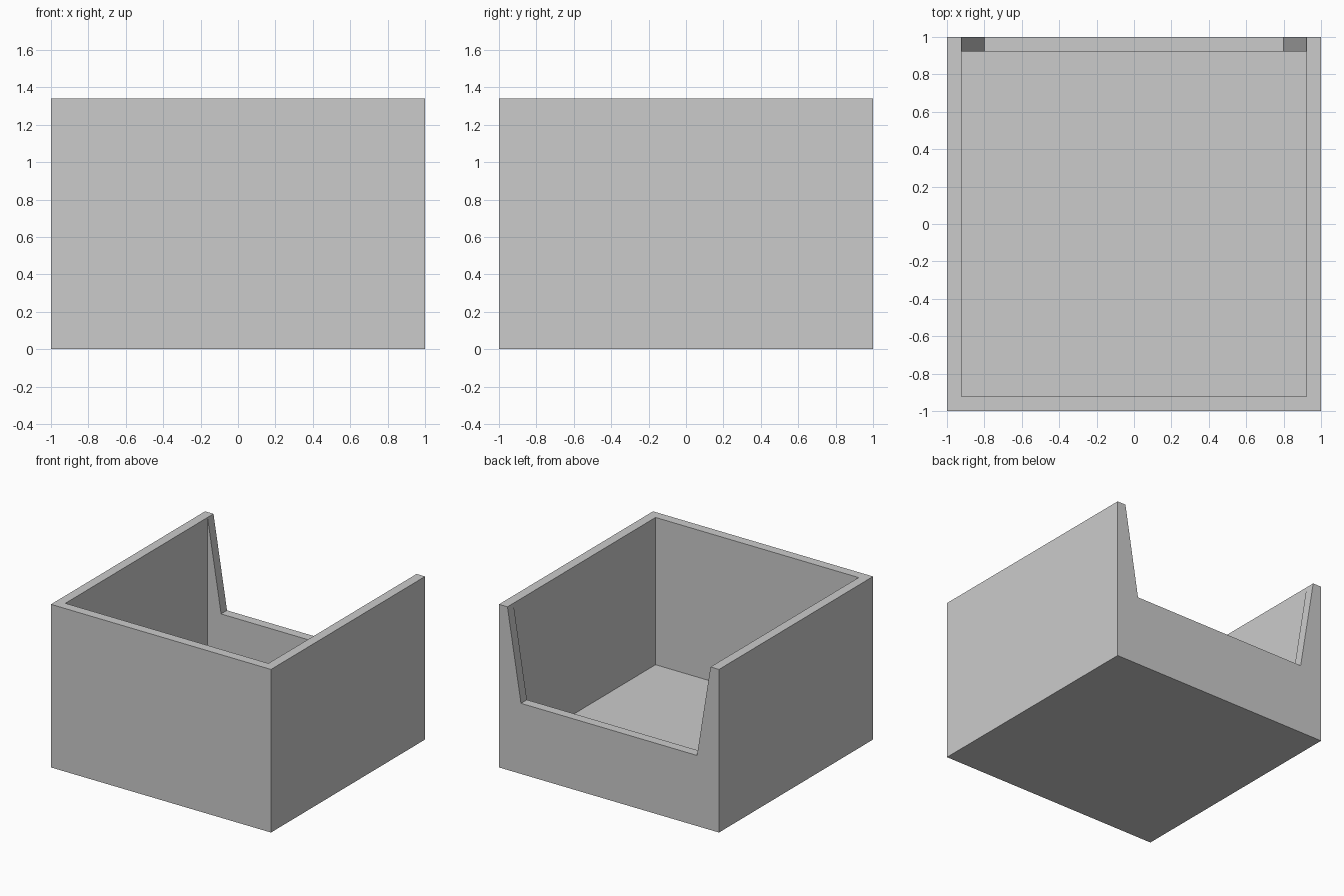
import bpy
import bmesh

if "Cube" in bpy.data.objects:
    bpy.data.objects.remove(bpy.data.objects["Cube"])

HEIGHT = 1.34   # overall height
INNER = 0.923   # half width of the cavity
FLOOR = 0.13    # floor thickness
SILL = 0.58     # bottom of the back opening
SILL_X = 0.80   # half width of the opening at the sill
TOP = HEIGHT + 0.2


def prism(name, profile, y0, y1):
    """Extrude an XZ profile from y0 to y1."""
    bm = bmesh.new()
    face = bm.faces.new([bm.verts.new((x, y0, z)) for x, z in profile])
    ext = bmesh.ops.extrude_face_region(bm, geom=[face])
    verts = [v for v in ext["geom"] if isinstance(v, bmesh.types.BMVert)]
    bmesh.ops.translate(bm, verts=verts, vec=(0, y1 - y0, 0))
    bmesh.ops.recalc_face_normals(bm, faces=bm.faces[:])
    mesh = bpy.data.meshes.new(name)
    bm.to_mesh(mesh)
    bm.free()
    obj = bpy.data.objects.new(name, mesh)
    bpy.context.collection.objects.link(obj)
    return obj


def rect(half, z0, z1):
    return [(-half, z0), (half, z0), (half, z1), (-half, z1)]


def cut(target, cutter):
    mod = target.modifiers.new(cutter.name, "BOOLEAN")
    mod.operation = "DIFFERENCE"
    mod.solver = "EXACT"
    mod.object = cutter
    cutter.hide_render = True
    bpy.context.view_layer.objects.active = target
    bpy.ops.object.modifier_apply(modifier=mod.name)
    bpy.data.objects.remove(cutter)


# Solid outer block
bin_body = prism("open_front_bin", rect(1, 0, HEIGHT), -1, 1)

# Hollow interior, open at the top
cut(bin_body, prism("cavity_cutter", rect(INNER, FLOOR, TOP), -INNER, INNER))

# Flared opening in the back wall
slope = (INNER - SILL_X) / (HEIGHT - SILL)
top_x = SILL_X + slope * (TOP - SILL)
notch = [(-SILL_X, SILL), (SILL_X, SILL), (top_x, TOP), (-top_x, TOP)]
cut(bin_body, prism("opening_cutter", notch, INNER - 0.02, 1.1))
